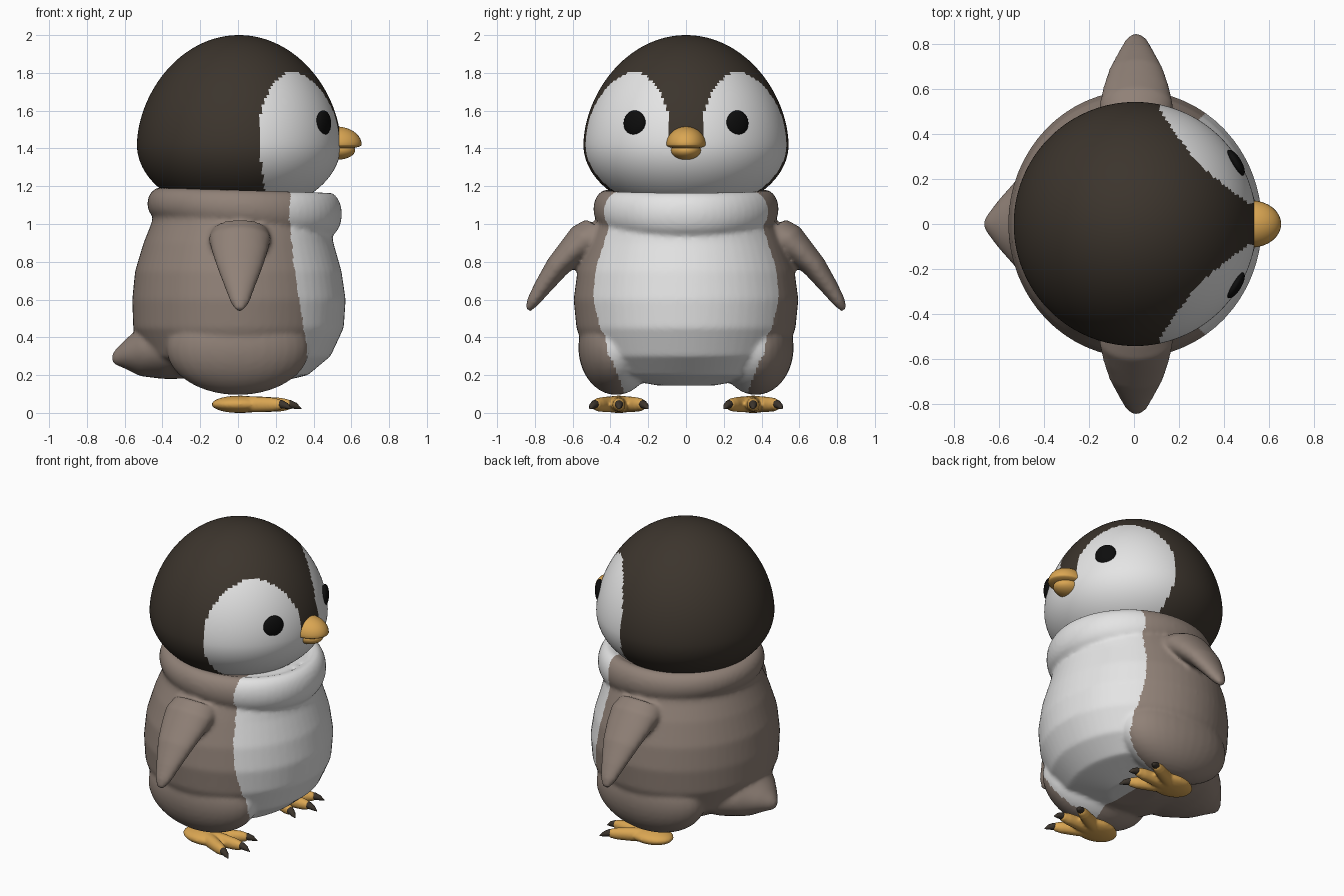
import bpy, bmesh, math
from mathutils import Vector as V

if "Cube" in bpy.data.objects:
    bpy.data.objects.remove(bpy.data.objects["Cube"])


def material(name, rgb):
    m = bpy.data.materials.new(name)
    m.diffuse_color = (*rgb, 1)
    m.use_nodes = True
    m.node_tree.nodes["Principled BSDF"].inputs["Base Color"].default_value = m.diffuse_color
    return m


DARK = material("dark brown", (0.045, 0.035, 0.026))
BROWN = material("grey brown", (0.28, 0.22, 0.185))
WHITE = material("white", (0.78, 0.78, 0.78))
ORANGE = material("orange", (0.70, 0.38, 0.085))
BLACK = material("black", (0.004, 0.004, 0.004))


def loft(bm, rings, n=32, closed=False):
    """Skin elliptical rings given as (centre, half axis u, half axis v)."""
    loops = []
    for c, u, v in rings:
        c, u, v = V(c), V(u), V(v)
        loops.append([bm.verts.new(c + u * math.cos(2 * math.pi * i / n) + v * math.sin(2 * math.pi * i / n))
                      for i in range(n)])
    pairs = list(zip(loops, loops[1:])) + ([(loops[-1], loops[0])] if closed else [])
    for a, b in pairs:
        for i in range(n):
            j = (i + 1) % n
            bm.faces.new((a[i], a[j], b[j], b[i]))
    if not closed:
        bm.faces.new(loops[0])
        bm.faces.new(loops[-1])


def ellipsoid(bm, c, r, yaw=0.0):
    new = bmesh.ops.create_uvsphere(bm, u_segments=32, v_segments=20, radius=1)["verts"]
    for v in new:
        p = V((v.co.x * r[0], v.co.y * r[1], v.co.z * r[2]))
        x = p.x * math.cos(yaw) - p.y * math.sin(yaw)
        y = p.x * math.sin(yaw) + p.y * math.cos(yaw)
        v.co = V(c) + V((x, y, p.z))


def finish(bm, name, mats, rule=None, voxel=0, smooth=5):
    """Make the object, optionally fuse its pieces, and colour faces by a rule."""
    bmesh.ops.recalc_face_normals(bm, faces=bm.faces)
    me = bpy.data.meshes.new(name)
    bm.to_mesh(me)
    bm.free()
    ob = bpy.data.objects.new(name, me)
    bpy.context.collection.objects.link(ob)
    if voxel:
        r = ob.modifiers.new("fuse", 'REMESH')
        r.mode, r.voxel_size = 'VOXEL', voxel
        s = ob.modifiers.new("soften", 'SMOOTH')
        s.factor, s.iterations = 0.5, smooth
        dg = bpy.context.evaluated_depsgraph_get()
        me = bpy.data.meshes.new_from_object(ob.evaluated_get(dg))
        ob.modifiers.clear()
        ob.data = me
    me.materials.clear()
    for m in mats:
        me.materials.append(m)
    for p in me.polygons:
        p.use_smooth = True
        p.material_index = int(rule(p.center)) if rule else 0
    return ob


def interp(table, z):
    for (z0, a), (z1, b) in zip(table, table[1:]):
        if z <= z1:
            return a + (b - a) * max(0, (z - z0) / (z1 - z0))
    return table[-1][1]


# Body: torso, haunches, tail, rolled collar and wings fused together
bm = bmesh.new()
torso = [(.145, -.12, .14, .15), (.2, -.34, .37, .44), (.3, -.49, .49, .53), (.45, -.555, .56, .58),
         (.6, -.56, .57, .595), (.75, -.545, .548, .575), (.9, -.5, .505, .525),
         (1.0, -.46, .49, .48), (1.1, -.43, .46, .45), (1.16, -.4, .42, .41)]
loft(bm, [(((b + f) / 2, 0, z), ((f - b) / 2, 0, 0), (0, w, 0)) for z, b, f, w in torso], 64)
tail = [(-.2, .35, .36, .17), (-.4, .335, .30, .155), (-.52, .325, .20, .13),
        (-.6, .31, .11, .075), (-.65, .295, .045, .04), (-.668, .29, .015, .015)]
loft(bm, [((x, 0, z), (0, w, 0), (0, 0, h)) for x, z, w, h in tail])
collar = []
for i in range(64):
    a = 2 * math.pi * i / 64
    c, s = math.cos(a), math.sin(a)
    collar.append(((.035 + .445 * c, .42 * s, 1.08 - .028 * c),
                   (.07 * c, .07 * s, 0), (0, 0, .1 + .015 * c)))
loft(bm, collar, 24, closed=True)
wing = [(.44, .96, .15, .11), (.52, .92, .165, .105), (.60, .855, .148, .08), (.68, .775, .122, .064),
        (.76, .665, .08, .047), (.81, .59, .052, .034), (.838, .545, .022, .016)]
for s in (-1, 1):
    ellipsoid(bm, (0, s * .37, .345), (.38, .2, .25))
    loft(bm, [((.01, s * y, z), (w, 0, 0), (0, s * t * .8, t * .6)) for y, z, w, t in wing])

EDGE = [(.2, .36), (.35, .365), (.5, .34), (.75, .30), (1.05, .268), (1.2, .285)]


def belly(p):
    if p.z < .35 and p.x > .03 and abs(p.y) < .33 + (p.z - .12) * .4:
        return True
    return p.z > .2 and p.x > interp(EDGE, p.z)


finish(bm, "body", [BROWN, WHITE], belly, voxel=.0135)

# Head: squashed round profile, with two white cheek patches meeting under the beak
bm = bmesh.new()
rings = []
for i in range(1, 100):
    t = -math.cos(math.pi * i / 100)
    z, k = (1.42 + t * .58, (1 - abs(t) ** 1.8) ** .5) if t > 0 else (1.42 + t * .368, (1 - t * t) ** .5)
    rings.append(((.005, 0, z), (.54 * k, 0, 0), (0, .543 * k, 0)))
loft(bm, rings, 180)


def face_patch(p):
    ang = math.degrees(math.atan2(abs(p.y), p.x))
    if p.z < 1.5:
        return p.x > .115 + max(0, 1.4 - p.z) * .12 and (ang > 9 or p.z < 1.42)
    return ((ang - 43.5) / 34.5) ** 2 + ((p.z - 1.5) / .305) ** 2 < 1


finish(bm, "head", [DARK, WHITE], face_patch)

# Eyes: flattened beads on the cheeks
for s, side in ((-1, "right"), (1, "left")):
    bm = bmesh.new()
    a = s * math.radians(31)
    ellipsoid(bm, (.005 + .522 * math.cos(a), .528 * math.sin(a), 1.533), (.026, .066, .068), a)
    finish(bm, side + "_eye", [BLACK])

# Beak: domed upper half over a smaller lower half
bm = bmesh.new()
ellipsoid(bm, (.52, 0, 1.42), (.135, .105, .096))
for v in bm.verts:
    if v.co.z < 1.42:
        v.co.z = 1.42 - (1.42 - v.co.z) * .25
finish(bm, "upper_beak", [ORANGE])
bm = bmesh.new()
ellipsoid(bm, (.52, 0, 1.39), (.1, .08, .05))
finish(bm, "lower_beak", [ORANGE])

# Feet: palm with three fanned toes, each ending in a claw
for s, side in ((-1, "right"), (1, "left")):
    foot, claws = bmesh.new(), bmesh.new()
    ellipsoid(foot, (.01, s * .355, .052), (.15, .105, .046))
    for tx, ty in ((.27, 0), (.225, .125), (.225, -.125)):
        a, b = V((-.02, s * .355, .053)), V((tx, s * (.355 + ty), .05))
        d = (b - a).normalized()
        side_v = V((-d.y, d.x, 0))
        loft(foot, [(a + (b - a) * k, side_v * w, (0, 0, h)) for k, w, h in
                    ((0, .045, .044), (.5, .04, .042), (.85, .034, .037), (1, .026, .028), (1.05, .012, .014))], 20)
        loft(claws, [(b + d * k - V((0, 0, q)), side_v * w, (0, 0, w)) for k, q, w in
                     ((-.03, -.005, .02), (.01, -.002, .022), (.04, .006, .016), (.065, .02, .003))], 16)
    finish(foot, side + "_foot", [ORANGE], voxel=.009, smooth=3)
    finish(claws, side + "_claws", [DARK])

# Stand the model on z = 0
bpy.context.view_layer.update()
obs = list(bpy.context.collection.objects)
low = min(v.co.z for o in obs for v in o.data.vertices)
for o in obs:
    if "foot" in o.name or "claws" in o.name:
        o.location.z = -low
